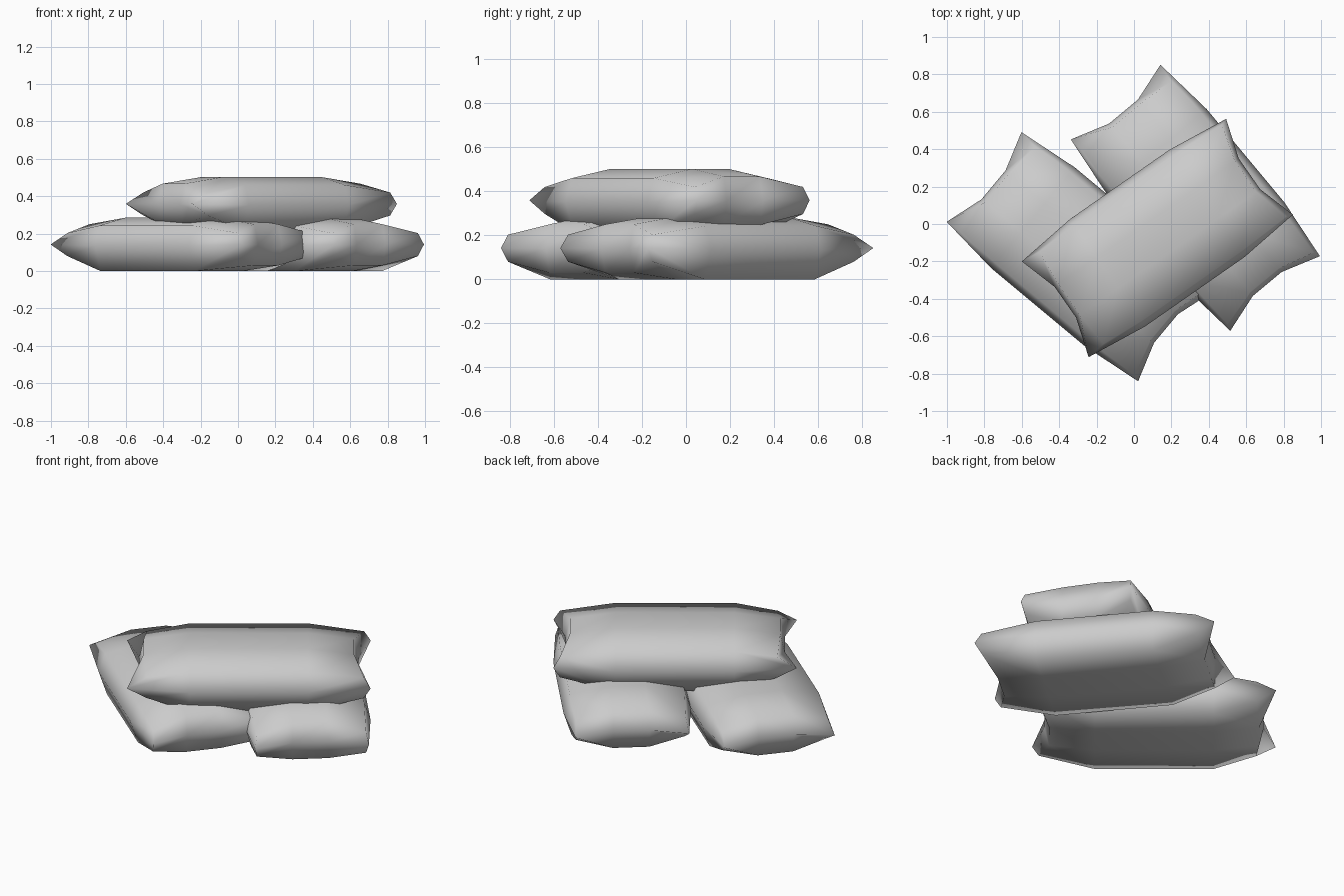
import bpy, bmesh
from math import radians
from mathutils import Matrix

if "Cube" in bpy.data.objects:
    bpy.data.objects.remove(bpy.data.objects["Cube"])

# (x, y, z) of one quarter of a bag, per kind of grid point, for bottom / seam / top rows
CORNER = [(0.595, 0.30, 0.08), (0.666, 0.312, 0.142), (0.595, 0.30, 0.203)]
END = [(0.575, 0.10, 0.03), (0.60, 0.10, 0.14), (0.575, 0.10, 0.25)]
SIDE = [(0.325, 0.305, 0.0), (0.325, 0.35, 0.135), (0.325, 0.315, 0.243)]
MIDDLE = [(0.325, 0.10, 0.0), None, (0.325, 0.10, 0.285)]


def grid_point(i, j, k):
    outer_i, outer_j = i in (0, 3), j in (0, 3)
    if outer_i and outer_j:
        p = CORNER[k]
    elif outer_i:
        p = END[k]
    elif outer_j:
        p = SIDE[k]
    else:
        p = MIDDLE[k]
    if p is None:
        return None
    x, y, z = p
    # one end is slightly blunter than the other
    if outer_i and outer_j and k != 1:
        x += 0.035 if i == 3 else -0.035
    return (x if i > 1 else -x, y if j > 1 else -y, z)


def make_bag(name, location, angle):
    bm = bmesh.new()
    v = {}
    for i in range(4):
        for j in range(4):
            for k in range(3):
                p = grid_point(i, j, k)
                if p:
                    v[i, j, k] = bm.verts.new(p)

    def quad(*keys):
        bm.faces.new([v[key] for key in keys])

    for a in range(3):
        # flat bottom and domed top
        for b in range(3):
            for k in (0, 2):
                quad((a, b, k), (a + 1, b, k), (a + 1, b + 1, k), (a, b + 1, k))
        # long sides and ends, two rows meeting at the seam
        for k in range(2):
            for s in (0, 3):
                quad((a, s, k), (a + 1, s, k), (a + 1, s, k + 1), (a, s, k + 1))
                quad((s, a, k), (s, a + 1, k), (s, a + 1, k + 1), (s, a, k + 1))
    bmesh.ops.recalc_face_normals(bm, faces=bm.faces)
    for f in bm.faces:
        f.smooth = True
    bm.transform(Matrix.Translation(location) @ Matrix.Rotation(radians(angle), 4, 'Z'))
    mesh = bpy.data.meshes.new(name)
    bm.to_mesh(mesh)
    bm.free()
    obj = bpy.data.objects.new(name, mesh)
    bpy.context.collection.objects.link(obj)
    return obj


# two bags on the ground and one laid across them
make_bag("lower_bag_left", (-0.29, -0.175, 0), -39.8)
make_bag("lower_bag_right", (0.328, 0.14, 0), -50.2)
make_bag("upper_bag", (0.125, -0.075, 0.217), 34.9)
